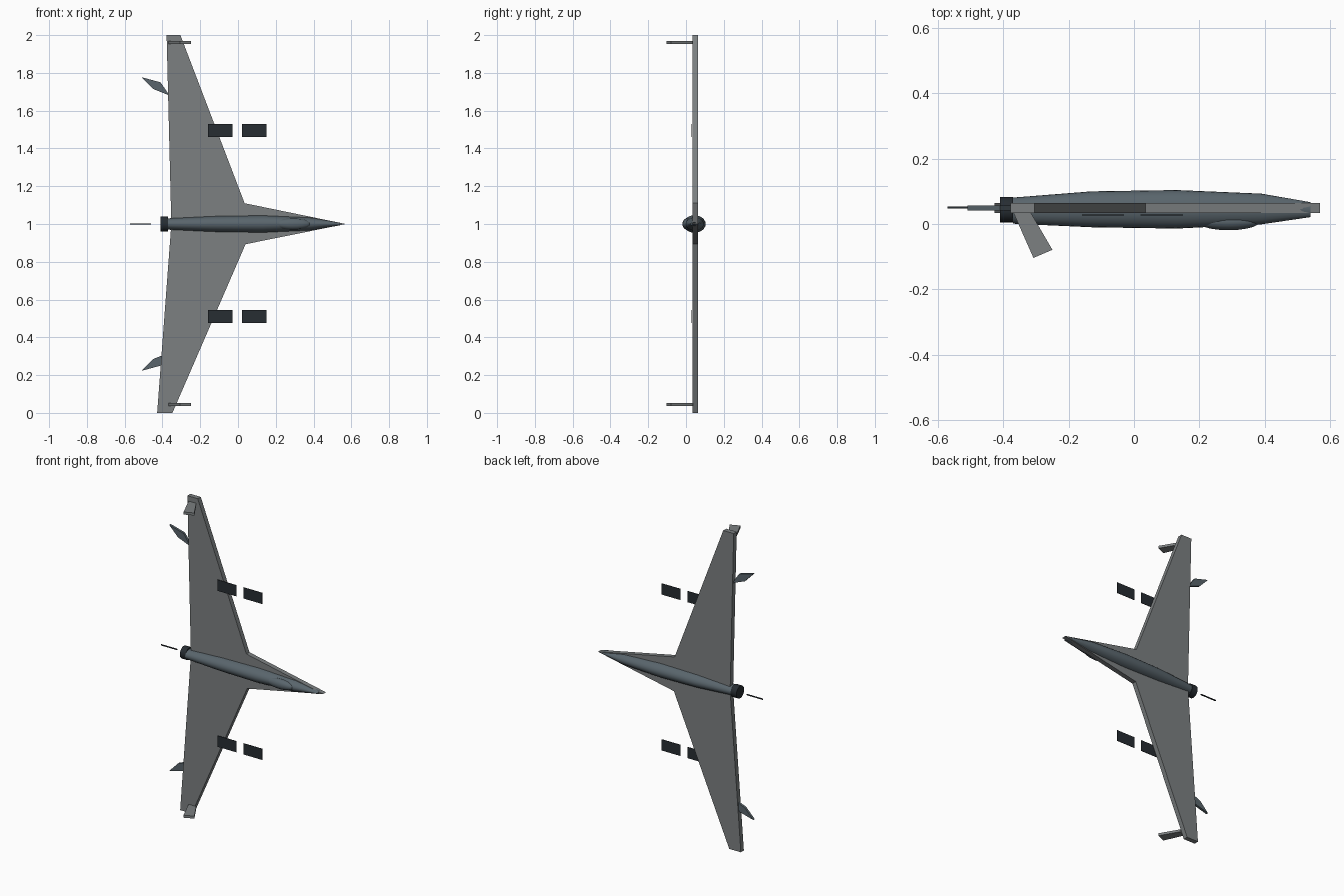
import bpy, bmesh
from math import pi, sin, cos, radians

if "Cube" in bpy.data.objects:
    bpy.data.objects.remove(bpy.data.objects["Cube"])


def material(name, r, g, b):
    m = bpy.data.materials.new(name)
    m.diffuse_color = (r, g, b, 1)
    m.use_nodes = True
    m.node_tree.nodes["Principled BSDF"].inputs["Base Color"].default_value = m.diffuse_color
    return m


GREY = material("wing_grey", 0.20, 0.215, 0.22)
SLATE = material("body_slate", 0.10, 0.13, 0.15)
DARK = material("dark_metal", 0.02, 0.026, 0.032)
CY = 0.045  # depth of the body axis


def finish(name, bm, mat, smooth=False):
    bmesh.ops.recalc_face_normals(bm, faces=bm.faces)
    me = bpy.data.meshes.new(name)
    bm.to_mesh(me)
    bm.free()
    ob = bpy.data.objects.new(name, me)
    bpy.context.collection.objects.link(ob)
    me.materials.append(mat)
    if smooth:
        bpy.ops.object.select_all(action='DESELECT')
        ob.select_set(True)
        bpy.context.view_layer.objects.active = ob
        bpy.ops.object.shade_smooth_by_angle(angle=radians(40))
    return ob


def plate(name, outline, axis, lo, hi, mat):
    """Extrude a flat outline: (x, z) along y, or (x, y) along z."""
    bm = bmesh.new()
    put = (lambda a, b, c: (a, c, b)) if axis == 'y' else (lambda a, b, c: (a, b, c))
    rings = [[bm.verts.new(put(a, b, c)) for a, b in outline] for c in (lo, hi)]
    bm.faces.new(rings[0])
    bm.faces.new(rings[1])
    n = len(outline)
    for i in range(n):
        j = (i + 1) % n
        bm.faces.new((rings[0][i], rings[0][j], rings[1][j], rings[1][i]))
    return finish(name, bm, mat)


def loft(name, stations, sides, mat):
    """Elliptical sections (x, centre y, half depth, half width) along x."""
    bm = bmesh.new()
    rings = [[bm.verts.new((x, cy + ry * cos(2 * pi * i / sides),
                            1 + rz * sin(2 * pi * i / sides)))
              for i in range(sides)] for x, cy, ry, rz in stations]
    for a, b in zip(rings, rings[1:]):
        for i in range(sides):
            j = (i + 1) % sides
            bm.faces.new((a[i], a[j], b[j], b[i]))
    bm.faces.new(rings[0])
    bm.faces.new(rings[-1])
    return finish(name, bm, mat, True)


# Swept wing plate with long nose strakes
plate("wing", [(0.57, 1.0), (0.035, 1.11), (-0.305, 2.0), (-0.378, 2.0),
               (-0.353, 1.0), (-0.428, 0.0), (-0.347, 0.0), (0.04, 0.893)],
      'y', 0.034, 0.064, GREY)

# Slender fuselage
loft("fuselage", [(-0.37, 0.041, 0.040, 0.030), (-0.13, CY, 0.055, 0.042),
                  (0.13, CY, 0.059, 0.046), (0.39, 0.046, 0.047, 0.034),
                  (0.54, 0.044, 0.023, 0.007)], 24, SLATE)

# Canopy blister on the front side
bm = bmesh.new()
bmesh.ops.create_uvsphere(bm, u_segments=20, v_segments=12, radius=1)
for v in bm.verts:
    v.co = (0.29 + v.co.x * 0.095, 0.007 + v.co.y * 0.026, 1 + v.co.z * 0.03)
finish("canopy", bm, SLATE, True)

# Engine nozzle and trailing blade
loft("engine_nozzle", [(-0.41, 0.044, 0.039, 0.039), (-0.37, 0.044, 0.039, 0.039)],
     24, DARK)
plate("tail_blade", [(-0.572, 0.997), (-0.46, 0.997), (-0.46, 1.003), (-0.572, 1.003)],
      'y', 0.047, 0.053, DARK)

# Parts repeated on both wings, mirrored about z = 1
tail = [(-0.51, 0.777), (-0.41, 0.75), (-0.362, 0.68), (-0.45, 0.715)]
fin = [(-0.37, 0.036), (-0.317, 0.036), (-0.25, -0.079), (-0.308, -0.104)]
for side, s in (("upper", 1), ("lower", -1)):
    plate(side + "_tail_surface", [(x, 1 + s * h) for x, h in tail],
          'y', 0.042, 0.057, SLATE)
    z = 1.96 if s > 0 else 0.045
    plate(side + "_tip_fin", fin, 'z', z - 0.008, z + 0.008, GREY)
    for n, x in enumerate((-0.16, 0.02)):
        z = 1.495 if s > 0 else 0.51
        plate(f"{side}_panel_{n}", [(x, z - 0.035), (x + 0.13, z - 0.035),
                                    (x + 0.13, z + 0.035), (x, z + 0.035)],
              'y', 0.0255, 0.0285, DARK)
